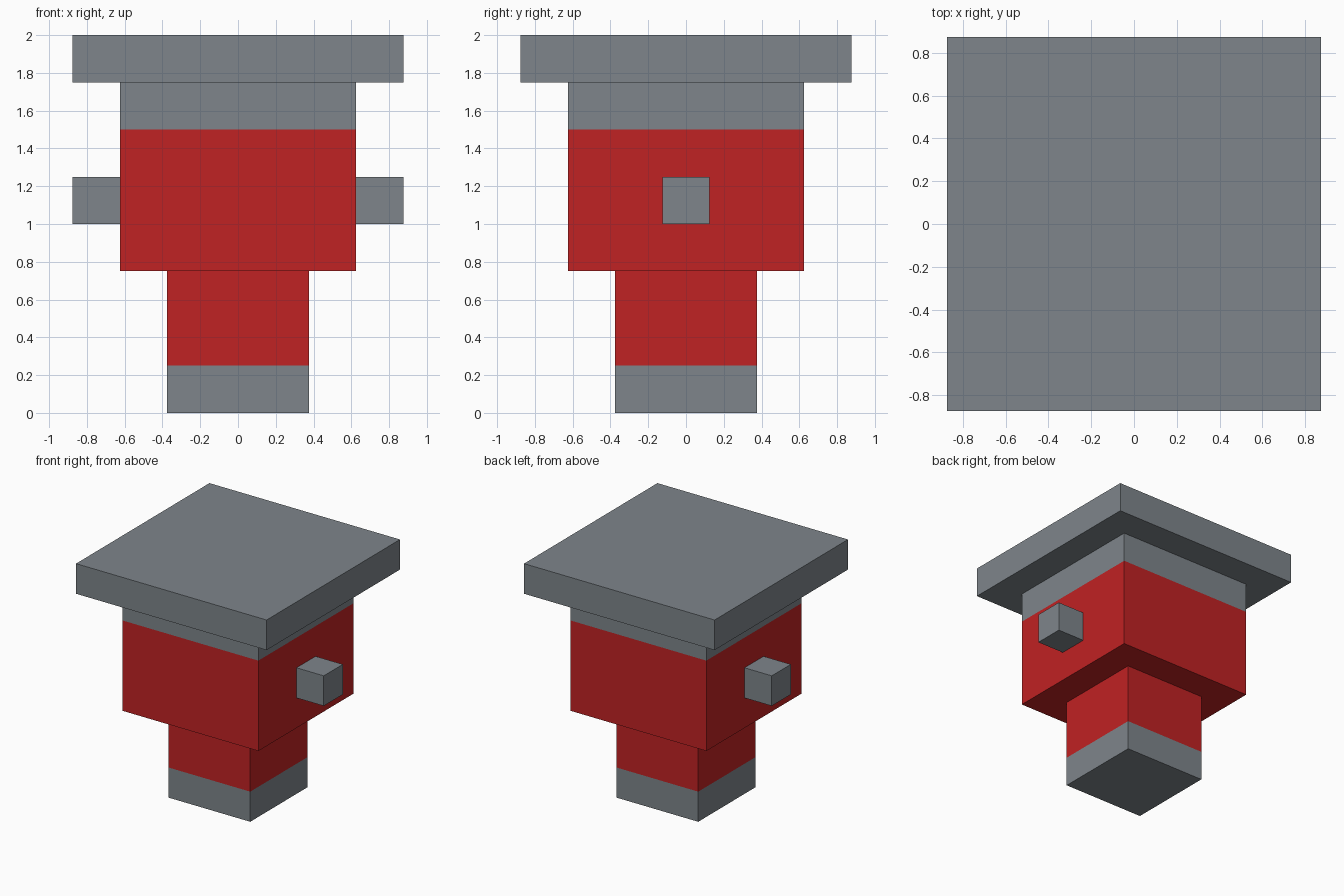
import bpy
import bmesh
from mathutils import Matrix, Vector

cube = bpy.data.objects.get("Cube")
if cube:
    bpy.data.objects.remove(cube, do_unlink=True)


def make_material(name, rgb):
    mat = bpy.data.materials.new(name)
    mat.use_nodes = True
    colour = (*rgb, 1.0)
    mat.diffuse_color = colour
    mat.node_tree.nodes["Principled BSDF"].inputs["Base Color"].default_value = colour
    return mat


GREY = make_material("steel grey", (0.209, 0.235, 0.258))
RED = make_material("bright red", (0.527, 0.016, 0.017))


def box(name, low, high, lower, upper=None, split=None):
    """Box between two corners; faces above height split take the upper material."""
    low, high = Vector(low), Vector(high)
    bm = bmesh.new()
    bmesh.ops.create_cube(
        bm, size=1.0,
        matrix=Matrix.Translation((low + high) / 2) @ Matrix.Diagonal((*(high - low), 1.0)))
    if split is not None:
        bmesh.ops.bisect_plane(
            bm, geom=bm.verts[:] + bm.edges[:] + bm.faces[:],
            plane_co=(0, 0, split), plane_no=(0, 0, 1))
        for face in bm.faces:
            face.material_index = int(face.calc_center_median().z > split)
    mesh = bpy.data.meshes.new(name)
    bm.to_mesh(mesh)
    bm.free()
    mesh.materials.append(lower)
    if upper:
        mesh.materials.append(upper)
    obj = bpy.data.objects.new(name, mesh)
    bpy.context.collection.objects.link(obj)
    return obj


# Central stack: grey-footed stem, grey-collared body, wide top slab
box("stem", (-0.375, -0.375, 0), (0.375, 0.375, 0.75), GREY, RED, split=0.25)
box("body", (-0.625, -0.625, 0.75), (0.625, 0.625, 1.75), RED, GREY, split=1.5)
box("top_slab", (-0.875, -0.875, 1.75), (0.875, 0.875, 2.0), GREY)

# Square side pegs
for name, x in (("left_peg", 0.75), ("right_peg", -0.75)):
    box(name, (x - 0.125, -0.125, 1.0), (x + 0.125, 0.125, 1.25), GREY)
